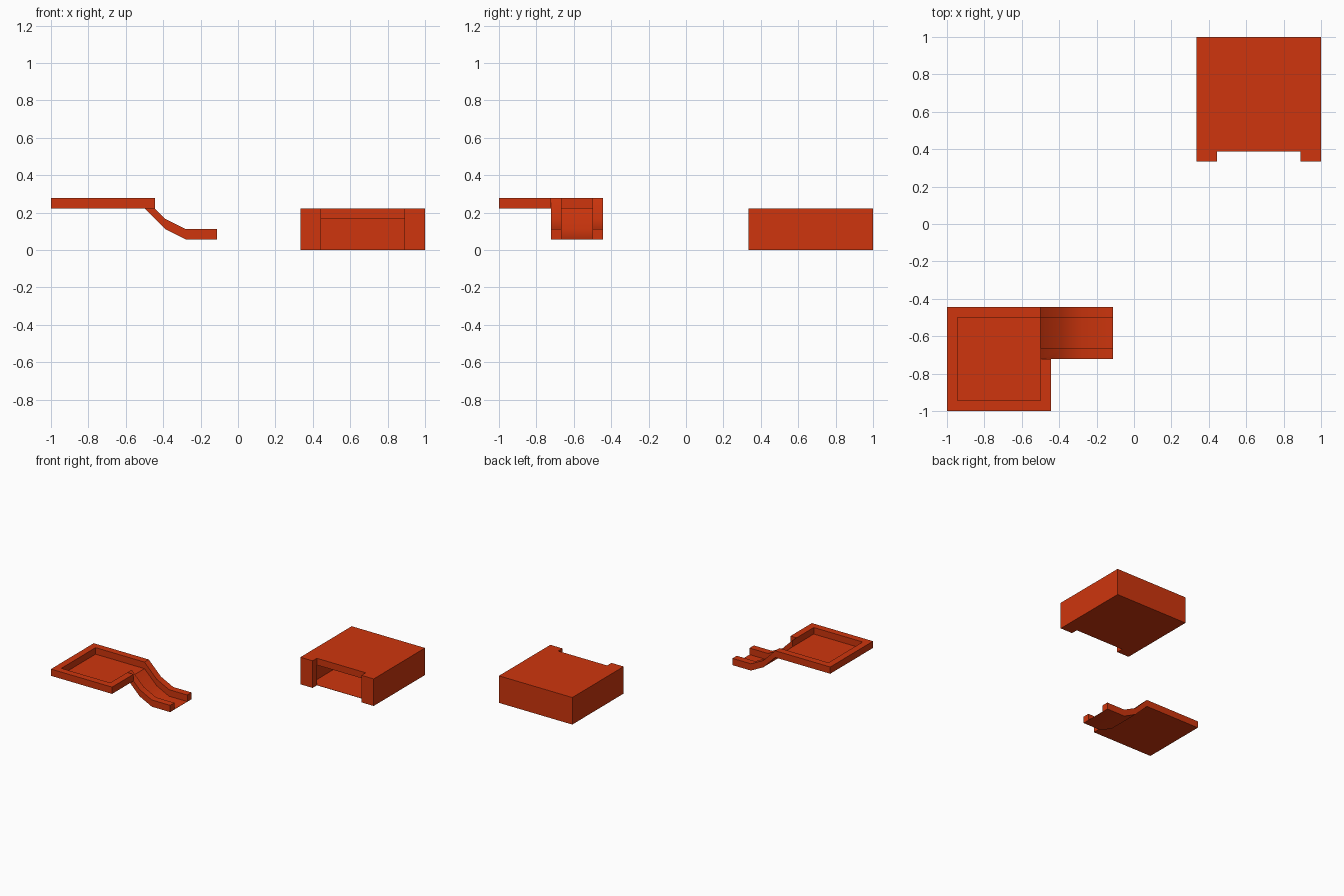
import bpy, bmesh, math
from mathutils import Vector

U = 1 / 18          # building unit: one wall thickness
THIN = 0.03         # floor thickness in units

cube = bpy.data.objects.get("Cube")
if cube:
    bpy.data.objects.remove(cube, do_unlink=True)

# Material
red = bpy.data.materials.new("orange red")
red.use_nodes = True
colour = (0.62, 0.036, 0.004, 1)
red.diffuse_color = colour
red.node_tree.nodes["Principled BSDF"].inputs["Base Color"].default_value = colour


def prism(name, outline, start, end, axis="z"):
    """Extrude an outline: xy along z, or xz along y."""
    def place(a, b, c):
        return Vector((a, b, c) if axis == "z" else (a, c, b)) * U
    bm = bmesh.new()
    face = bm.faces.new([bm.verts.new(place(a, b, start)) for a, b in outline])
    grown = bmesh.ops.extrude_face_region(bm, geom=[face])["geom"]
    shift = place(0, 0, end - start)
    bmesh.ops.translate(bm, vec=shift, verts=[v for v in grown if isinstance(v, bmesh.types.BMVert)])
    bmesh.ops.recalc_face_normals(bm, faces=bm.faces)
    mesh = bpy.data.meshes.new(name)
    bm.to_mesh(mesh)
    bm.free()
    mesh.materials.append(red)
    obj = bpy.data.objects.new(name, mesh)
    bpy.context.collection.objects.link(obj)
    return obj


def rect(x0, x1, y0, y1):
    return [(x0, y0), (x1, y0), (x1, y1), (x0, y1)]


def union(base, parts):
    """Weld parts into the base so that flush faces have no seams."""
    bpy.ops.object.select_all(action="DESELECT")
    base.select_set(True)
    bpy.context.view_layer.objects.active = base
    for part in parts:
        mod = base.modifiers.new("weld", "BOOLEAN")
        mod.operation, mod.solver, mod.object = "UNION", "EXACT", part
        bpy.ops.object.modifier_apply(modifier=mod.name)
        bpy.data.objects.remove(part, do_unlink=True)
    bpy.ops.object.shade_smooth_by_angle(angle=math.radians(30))


# Shelter: walls with two front posts, roof and thin floor
shelter = prism("shelter", [(6, 6), (8, 6), (8, 7), (7, 7), (7, 17), (17, 17), (17, 7),
                            (16, 7), (16, 6), (18, 6), (18, 18), (6, 18)], 0, 4)
inside = rect(7, 17, 7, 17)
union(shelter, [prism("roof", inside, 3, 4), prism("shelter_floor", inside, 0, THIN)])

# Raised tray: rim open towards the chute, thin floor
tray = prism("tray", [(-18, -18), (-8, -18), (-8, -13), (-9, -13), (-9, -17), (-17, -17),
                      (-17, -9), (-9, -9), (-9, -8), (-18, -8)], 4, 5)
tray_floor = prism("tray_floor", rect(-17, -9, -17, -9), 4, 4 + THIN)

# Chute: two side walls and a thin floor following one slope
slope = [(-9, 4), (-7, 2), (-5, 1), (-2, 1)]


def band(height):
    return slope + [(x, z + height) for x, z in reversed(slope)]


chute = [prism("chute_wall", band(1), y, y + 1, "y") for y in (-13, -9)]
chute.append(prism("chute_floor", band(THIN), -12, -9, "y"))
union(tray, [tray_floor] + chute)
